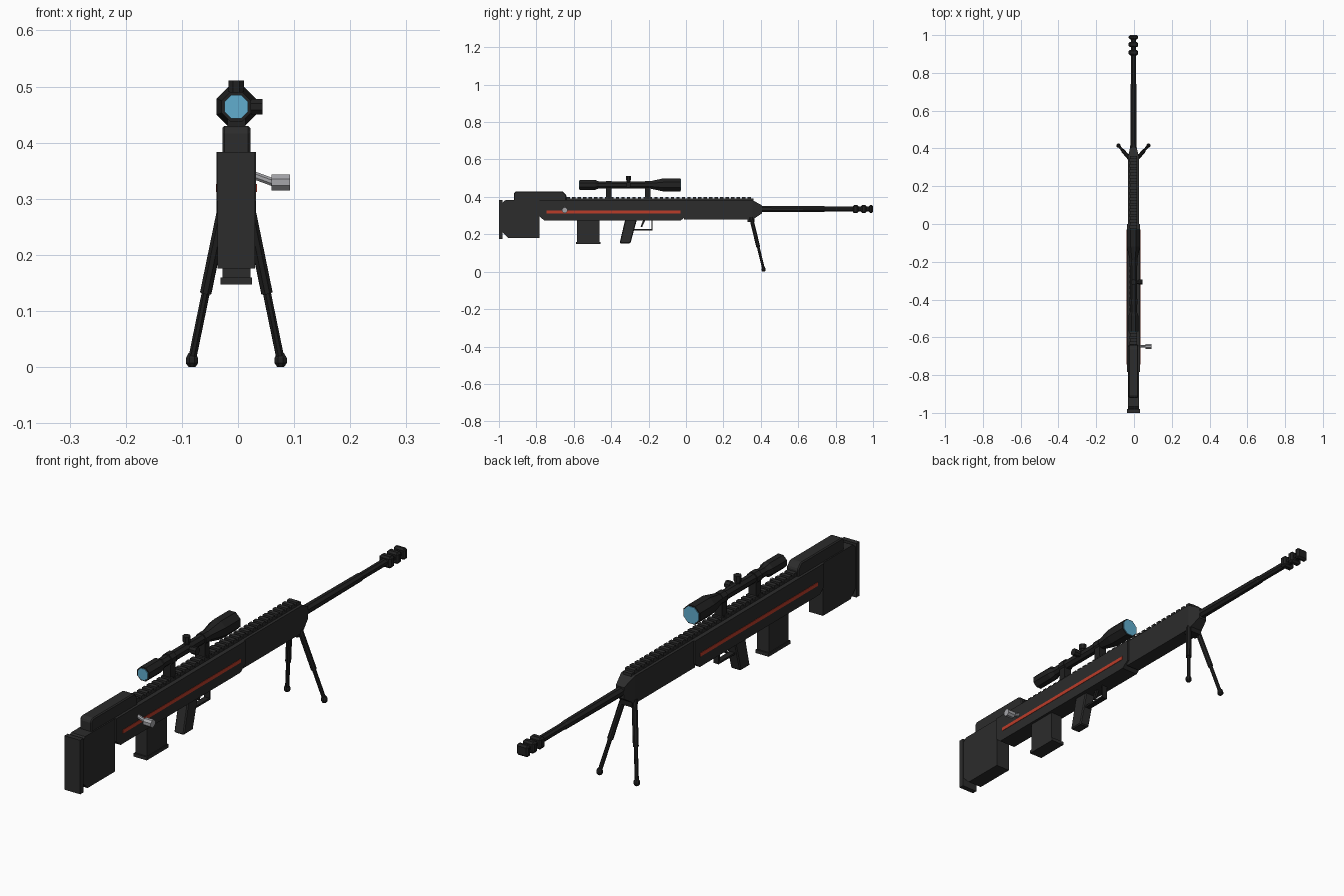
import bpy, bmesh, math
from mathutils import Vector

if "Cube" in bpy.data.objects:
    bpy.data.objects.remove(bpy.data.objects["Cube"])

CX = -0.003          # centre line of the rifle
SCOPE_Z = 0.464
BARREL_Z = 0.335


def material(name, rgb):
    m = bpy.data.materials.new(name)
    m.use_nodes = True
    col = (*rgb, 1)
    m.diffuse_color = col
    m.node_tree.nodes["Principled BSDF"].inputs["Base Color"].default_value = col
    return m


BODY = material("dark grey body", (0.025, 0.025, 0.025))
METAL = material("black metal", (0.015, 0.015, 0.015))
RED = material("red stripe", (0.5, 0.045, 0.022))
STEEL = material("light steel", (0.38, 0.38, 0.4))
GLASS = material("blue glass", (0.12, 0.42, 0.62))


def finish(name, bm, mat, bevel=0):
    bmesh.ops.recalc_face_normals(bm, faces=bm.faces)
    me = bpy.data.meshes.new(name)
    bm.to_mesh(me)
    bm.free()
    me.materials.append(mat)
    ob = bpy.data.objects.new(name, me)
    bpy.context.collection.objects.link(ob)
    if bevel:
        mod = ob.modifiers.new("Bevel", "BEVEL")
        mod.width, mod.segments = bevel, 1
    return ob


def prism(name, outline, width, mat, bevel=0):
    """Side outline of (y, z) points, extruded across x."""
    bm = bmesh.new()
    face = bm.faces.new([bm.verts.new((CX - width / 2, y, z)) for y, z in outline])
    new = bmesh.ops.extrude_face_region(bm, geom=[face])["geom"]
    bmesh.ops.translate(bm, vec=(width, 0, 0),
                        verts=[v for v in new if isinstance(v, bmesh.types.BMVert)])
    return finish(name, bm, mat, bevel)


def box(name, y0, y1, z0, z1, width, mat, bevel=0):
    return prism(name, [(y0, z0), (y1, z0), (y1, z1), (y0, z1)], width, mat, bevel)


def lathe(name, start, direction, profile, mat, sides=8):
    """Stack of regular rings (distance, radius to flat) along a direction."""
    bm = bmesh.new()
    rot = Vector(direction).to_track_quat("Z", "Y")
    rings = []
    for d, r in profile:
        r /= math.cos(math.pi / sides)
        angles = [(i + 0.5) * math.tau / sides for i in range(sides)]
        rings.append([bm.verts.new(Vector(start) + rot @ Vector(
            (r * math.cos(a), r * math.sin(a), d))) for a in angles])
    for a, b in zip(rings, rings[1:]):
        for i in range(sides):
            j = (i + 1) % sides
            bm.faces.new((a[i], a[j], b[j], b[i]))
    bm.faces.new(rings[0])
    bm.faces.new(rings[-1])
    return finish(name, bm, mat)


def rod(name, a, b, r0, r1, mat, sides=8):
    d = Vector(b) - Vector(a)
    return lathe(name, a, d, [(0, r0), (d.length, r1)], mat, sides)


# Stock, butt pad and cheek rest
box("butt_pad", -1.0, -0.98, 0.176, 0.383, 0.067, BODY)
prism("stock", [(-0.98, 0.21), (-0.95, 0.18), (-0.783, 0.18), (-0.783, 0.383),
                (-0.965, 0.383), (-0.98, 0.37)], 0.06, BODY)
prism("cheek_rest", [(-0.92, 0.37), (-0.64, 0.37), (-0.64, 0.41), (-0.66, 0.43),
                     (-0.91, 0.43), (-0.92, 0.42)], 0.05, BODY, 0.004)

# Receiver with a painted stripe on each side
prism("receiver", [(-0.783, 0.295), (-0.757, 0.273), (-0.03, 0.273), (0, 0.295),
                   (0, 0.383), (-0.783, 0.383)], 0.07, BODY)
box("side_stripes", -0.745, -0.03, 0.312, 0.326, 0.073, RED)

# Fore-end, its front tapering to the barrel
box("fore_end", -0.01, 0.355, 0.278, 0.383, 0.058, BODY)
nose = box("fore_end_nose", 0.355, 0.405, 0.278, 0.383, 0.058, BODY)
for v in nose.data.vertices:
    if v.co.y > 0.4:
        v.co.x = CX + (v.co.x - CX) * 0.6
        v.co.z = BARREL_Z + (v.co.z - BARREL_Z) * 0.42

# Top rail with evenly spaced teeth
box("rail_base", -0.64, 0.36, 0.38, 0.391, 0.036, BODY)
TEETH = 34
for i in range(TEETH):
    y = -0.638 + i * 0.9965 / TEETH
    box("rail_tooth", y, y + 0.017, 0.388, 0.4, 0.04, BODY)

# Barrel and muzzle brake
lathe("barrel", (CX, 0.39, BARREL_Z), (0, 1, 0),
      [(0, 0.017), (0.35, 0.015), (0.355, 0.013), (0.6, 0.013)], METAL)
for y, length in ((0.892, 0.03), (0.936, 0.028), (0.978, 0.022)):
    box("muzzle_baffle", y, y + length, 0.313, 0.357, 0.05, METAL, 0.007)

# Magazine, grip, trigger and guard
box("magazine", -0.582, -0.463, 0.155, 0.28, 0.05, BODY)
box("magazine_plate", -0.588, -0.457, 0.147, 0.16, 0.056, BODY)
prism("grip", [(-0.325, 0.28), (-0.262, 0.28), (-0.297, 0.152), (-0.355, 0.152)],
      0.042, BODY, 0.004)
box("guard_bottom", -0.29, -0.178, 0.22, 0.227, 0.022, METAL)
box("guard_front", -0.185, -0.178, 0.22, 0.28, 0.022, METAL)
prism("trigger", [(-0.228, 0.28), (-0.215, 0.28), (-0.235, 0.238), (-0.243, 0.24)],
      0.01, METAL)

# Bolt handle
rod("bolt_arm", (0.02, -0.648, 0.345), (0.066, -0.648, 0.328), 0.007, 0.007, STEEL)
rod("bolt_knob", (0.06, -0.648, 0.329), (0.093, -0.648, 0.329), 0.014, 0.014, STEEL)

# Scope with lenses, mounts and turrets
lathe("scope_body", (CX, -0.57, SCOPE_Z), (0, 1, 0),
      [(0, 0.026), (0.085, 0.026), (0.105, 0.018), (0.37, 0.018),
       (0.45, 0.035), (0.54, 0.035)], METAL)
rod("eye_lens", (CX, -0.573, SCOPE_Z), (CX, -0.565, SCOPE_Z), 0.021, 0.021, GLASS)
rod("front_lens", (CX, -0.035, SCOPE_Z), (CX, -0.027, SCOPE_Z), 0.031, 0.031, GLASS)
for y in (-0.412, -0.205):
    box("scope_mount", y - 0.015, y + 0.015, 0.385, SCOPE_Z - 0.008, 0.032, METAL)
    rod("scope_ring", (CX, y - 0.015, SCOPE_Z), (CX, y + 0.015, SCOPE_Z),
        0.022, 0.022, METAL)
for d in ((0, 0, 1), (1, 0, 0)):
    lathe("scope_turret", (CX, -0.308, SCOPE_Z), d,
          [(0, 0.01), (0.026, 0.01), (0.026, 0.0135), (0.047, 0.0135)], METAL)

# Bipod, one leg per side
for name, s in (("left", 1), ("right", -1)):
    top = Vector((CX + s * 0.022, 0.348, 0.29))
    foot = Vector((CX + s * 0.079, 0.415, 0.013))
    mid = top.lerp(foot, 0.57)
    rod(name + "_leg_upper", top, mid, 0.01, 0.01, METAL)
    rod(name + "_leg_lower", mid, foot, 0.007, 0.007, METAL)
    lathe(name + "_foot", (foot.x, foot.y, 0), (0, 0, 1),
          [(0, 0.006), (0.007, 0.011), (0.016, 0.011), (0.025, 0.006)], METAL)
box("bipod_hinge", 0.33, 0.366, 0.266, 0.285, 0.05, METAL)
